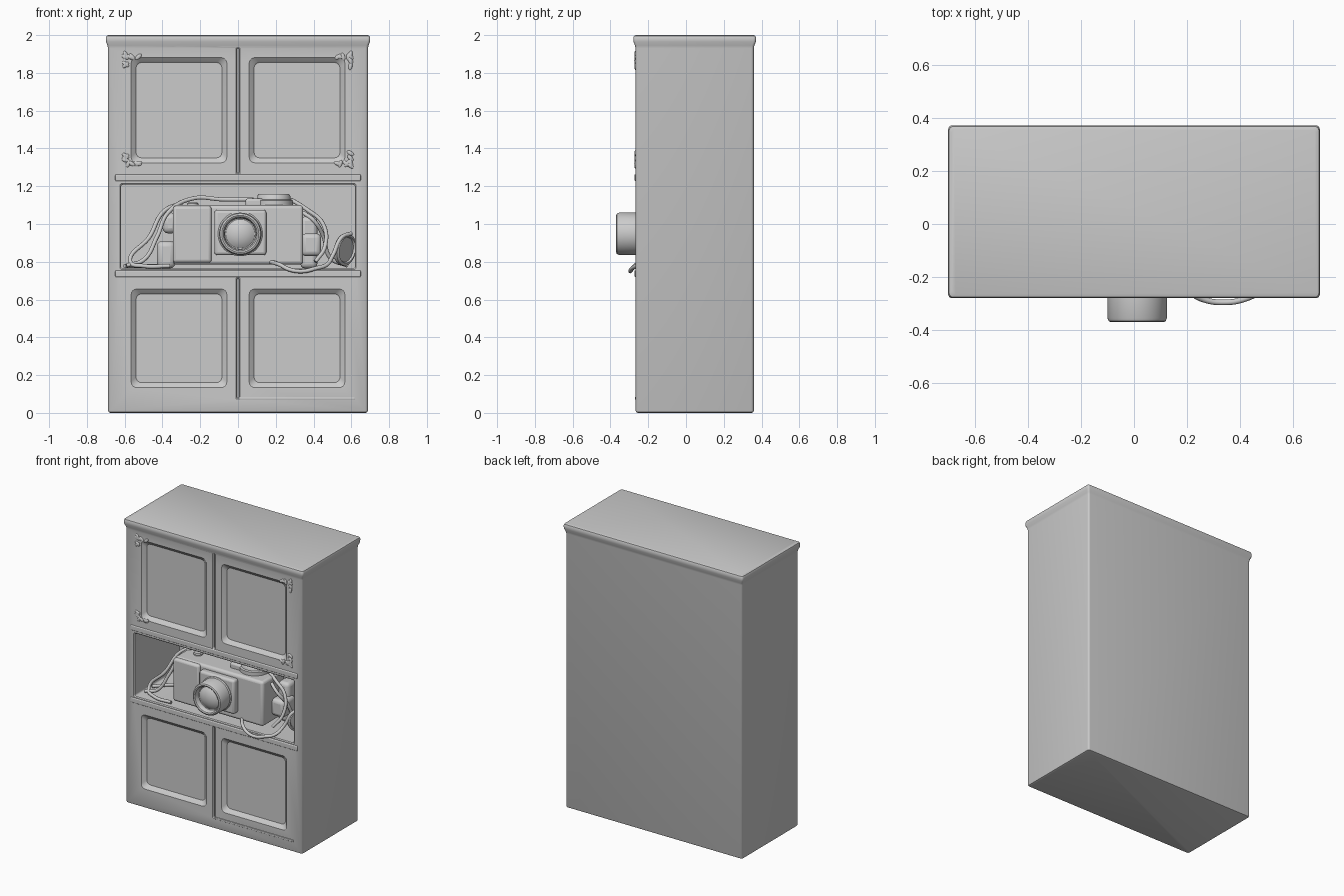
import bpy, bmesh, math, random
from mathutils import Vector

random.seed(4)
if "Cube" in bpy.data.objects:
    bpy.data.objects.remove(bpy.data.objects["Cube"])

grey = bpy.data.materials.new("plain_grey")
grey.use_nodes = True
grey.diffuse_color = (0.6, 0.6, 0.6, 1)
grey.node_tree.nodes["Principled BSDF"].inputs["Base Color"].default_value = (0.6, 0.6, 0.6, 1)


def finish(ob, name, bevel=0.0):
    ob.name = name
    ob.data.materials.append(grey)
    bpy.ops.object.select_all(action='DESELECT')
    ob.select_set(True)
    bpy.context.view_layer.objects.active = ob
    if bevel:
        m = ob.modifiers.new("soft_edges", 'BEVEL')
        m.width, m.segments = bevel, 3
    if ob.type == 'MESH':
        bpy.ops.object.shade_smooth_by_angle(angle=math.radians(35))
    return ob


def box(name, lo, hi, bevel=0.0, rot=(0, 0, 0)):
    lo, hi = Vector(lo), Vector(hi)
    bpy.ops.mesh.primitive_cube_add(size=1, location=(lo + hi) / 2, rotation=rot)
    ob = bpy.context.object
    ob.scale = hi - lo
    bpy.ops.object.transform_apply(location=False, rotation=False, scale=True)
    return finish(ob, name, bevel)


def loft(name, rings):
    """Closed solid through rings of equal point count."""
    bm = bmesh.new()
    loops = [[bm.verts.new(p) for p in r] for r in rings]
    n = len(loops[0])
    for a, b in zip(loops, loops[1:]):
        for i in range(n):
            bm.faces.new((a[i], a[(i + 1) % n], b[(i + 1) % n], b[i]))
    bm.faces.new(loops[0])
    bm.faces.new(loops[-1])
    bmesh.ops.recalc_face_normals(bm, faces=bm.faces)
    me = bpy.data.meshes.new(name)
    bm.to_mesh(me)
    bm.free()
    ob = bpy.data.objects.new(name, me)
    bpy.context.collection.objects.link(ob)
    return finish(ob, name)


def rounded_rect(cx, cy, hx, hy, r, steps=4):
    pts = []
    for q, (sx, sy) in enumerate(((1, 1), (-1, 1), (-1, -1), (1, -1))):
        for k in range(steps + 1):
            a = math.pi / 2 * (q + k / steps)
            pts.append((cx + sx * (hx - r) + r * math.cos(a),
                        cy + sy * (hy - r) + r * math.sin(a)))
    return pts


def lathe(name, centre, profile, axis='Y', n=48):
    """Revolve (radius, offset) pairs; offset runs towards the front, or up for Z."""
    rings = []
    for r, d in profile:
        ring = []
        for i in range(n):
            a = math.tau * i / n
            c, s = r * math.cos(a), r * math.sin(a)
            off = (c, -d, s) if axis == 'Y' else (c, s, d)
            ring.append(Vector(centre) + Vector(off))
        rings.append(ring)
    return loft(name, rings)


def cable(name, points, radius=0.011):
    cu = bpy.data.curves.new(name, 'CURVE')
    cu.dimensions = '3D'
    cu.bevel_depth, cu.bevel_resolution, cu.use_fill_caps = radius, 3, True
    sp = cu.splines.new('BEZIER')
    sp.bezier_points.add(len(points) - 1)
    for bp, p in zip(sp.bezier_points, points):
        bp.co = p
        bp.handle_left_type = bp.handle_right_type = 'AUTO'
    ob = bpy.data.objects.new(name, cu)
    bpy.context.collection.objects.link(ob)
    return finish(ob, name)


# Cabinet carcass with a flared cornice
FRONT = -0.267
levels = [(0, -0.012), (0.004, -0.003), (0.012, 0), (1.93, 0), (1.945, 0.003),
          (1.965, 0.011), (1.985, 0.012), (1.996, 0.008), (2.0, -0.002)]
carcass = loft("cabinet_body", [
    [(x, y, z) for x, y in rounded_rect(0, 0.046, 0.688 + g, 0.313 + g, 0.014)]
    for z, g in levels])


def cut(x0, x1, z0, z1, depth, slope, r):
    """Carve a recess into the front with sloping rounded walls."""
    rings = []
    cx, cz, hx, hz = (x0 + x1) / 2, (z0 + z1) / 2, (x1 - x0) / 2, (z1 - z0) / 2
    for y, inset in ((FRONT - 0.04, -0.008), (FRONT - 0.002, -0.008), (FRONT + 0.006, 0),
                     (FRONT + depth * 0.7, slope * 0.7), (FRONT + depth, slope)):
        rings.append([(x, y, z) for x, z in
                      rounded_rect(cx, cz, hx - inset, hz - inset, r)])
    cutter = loft("recess_cutter", rings)
    cutter.hide_render = True
    mod = carcass.modifiers.new("recess", 'BOOLEAN')
    mod.operation, mod.solver, mod.object = 'DIFFERENCE', 'EXACT', cutter
    bpy.context.view_layer.objects.active = carcass
    bpy.ops.object.modifier_apply(modifier=mod.name)
    bpy.data.objects.remove(cutter)


# Open niche, door panels and the gaps between the doors
cut(-0.62, 0.62, 0.765, 1.208, 0.5, 0, 0.012)
for z0, z1 in ((1.33, 1.875), (0.14, 0.65)):
    cut(-0.56, -0.065, z0, z1, 0.024, 0.02, 0.03)
    cut(0.065, 0.56, z0, z1, 0.024, 0.02, 0.03)
for z0, z1 in ((1.27, 1.93), (0.08, 0.71)):
    cut(-0.005, 0.005, z0, z1, 0.016, 0, 0.004)
finish(carcass, "cabinet_body")

# Slim mouldings around the doors
for z in (1.245, 0.737):
    box("shelf_moulding", (-0.65, FRONT - 0.006, z - 0.018),
        (0.65, FRONT + 0.01, z + 0.018), 0.006)
box("door_bottom_lip", (0.01, FRONT - 0.004, 0.07), (0.62, FRONT + 0.01, 0.085), 0.003)

# Carved leaf clusters at the outer corners of the upper doors
for side in (-1, 1):
    for z, v in ((1.89, -1), (1.315, 1)):
        for i in range(9):
            along = random.random()
            dx, dz = (0.09 * along, 0.015) if i % 2 else (0.015, 0.07 * along)
            bpy.ops.mesh.primitive_uv_sphere_add(
                segments=10, ring_count=6, radius=1,
                location=(side * (0.61 - dx), FRONT, z + v * (dz - 0.01)),
                rotation=(0, random.uniform(0, 3), 0))
            leaf = bpy.context.object
            leaf.scale = (0.022, 0.007, 0.011)
            finish(leaf, "corner_leaf")

# Camera body, grip, centre plate and lens
box("camera_body", (-0.345, -0.215, 0.785), (0.345, 0.03, 1.10), 0.018)
box("camera_grip", (-0.345, -0.235, 0.795), (-0.14, -0.19, 1.095), 0.016)
box("lens_plate", (-0.125, -0.258, 0.835), (0.15, -0.2, 1.075), 0.016)
lathe("lens_barrel", (0.012, 0, 0.948),
      [(0.118, 0.21), (0.118, 0.262), (0.112, 0.268), (0.112, 0.355), (0.107, 0.366),
       (0.098, 0.37), (0.09, 0.366), (0.084, 0.352), (0.082, 0.335), (0.076, 0.335),
       (0.062, 0.345), (0.042, 0.354), (0.02, 0.359), (0.004, 0.36)])
lathe("top_dial", (0.19, -0.08, 0), [(0.1, 1.09), (0.1, 1.125), (0.09, 1.13),
                                    (0.086, 1.152), (0.078, 1.16)], 'Z')
box("viewfinder_hump", (0.04, -0.15, 1.09), (0.14, 0.0, 1.135), 0.012)
lathe("shutter_button", (-0.24, -0.1, 0), [(0.03, 1.09), (0.03, 1.108), (0.024, 1.114)], 'Z')

# Small objects lying around the camera
box("left_pouch", (-0.43, -0.1, 0.765), (-0.33, 0.04, 0.91), 0.03)
box("left_case", (-0.40, 0.0, 0.95), (-0.32, 0.08, 1.06), 0.03)
box("right_pouch", (0.335, -0.12, 0.83), (0.44, 0.02, 0.95), 0.025)
box("right_case", (0.33, -0.04, 0.765), (0.42, 0.06, 1.04), 0.025)
cap = lathe("round_cap", (0, 0, 0), [(0.07, -0.012), (0.085, -0.008), (0.085, 0.012),
                                     (0.07, 0.018), (0.065, 0.008), (0.01, 0.008)])
cap.location = (0.565, -0.12, 0.865)
cap.rotation_euler = (0.15, 0.2, math.radians(55))

# Straps and leads
cable("left_strap", [(0.08, -0.06, 1.13), (-0.08, -0.02, 1.13), (-0.24, -0.03, 1.135),
                     (-0.37, -0.1, 1.06), (-0.43, -0.15, 0.93), (-0.50, -0.18, 0.81),
                     (-0.59, -0.19, 0.78)])
cable("left_loop", [(-0.30, -0.05, 1.11), (-0.39, -0.08, 1.07), (-0.47, -0.14, 0.93),
                    (-0.57, -0.18, 0.80), (-0.5, -0.22, 0.778), (-0.36, -0.23, 0.778)])
cable("left_floor_lead", [(-0.60, -0.1, 0.777), (-0.5, 0.0, 0.777), (-0.40, 0.05, 0.777)])
cable("right_strap", [(0.28, -0.08, 1.13), (0.36, -0.1, 1.08), (0.45, -0.12, 1.0),
                      (0.46, -0.16, 0.88), (0.41, -0.2, 0.80)])
cable("right_loop", [(0.345, -0.12, 1.06), (0.40, -0.14, 1.02), (0.45, -0.1, 0.94),
                     (0.49, -0.05, 0.82), (0.58, -0.02, 0.78)])
cable("front_lead", [(0.17, -0.2, 0.80), (0.22, -0.262, 0.785), (0.27, -0.287, 0.76),
                     (0.34, -0.295, 0.75), (0.41, -0.285, 0.765), (0.47, -0.255, 0.785),
                     (0.50, -0.21, 0.83), (0.55, -0.17, 0.93), (0.60, -0.13, 0.95)])
